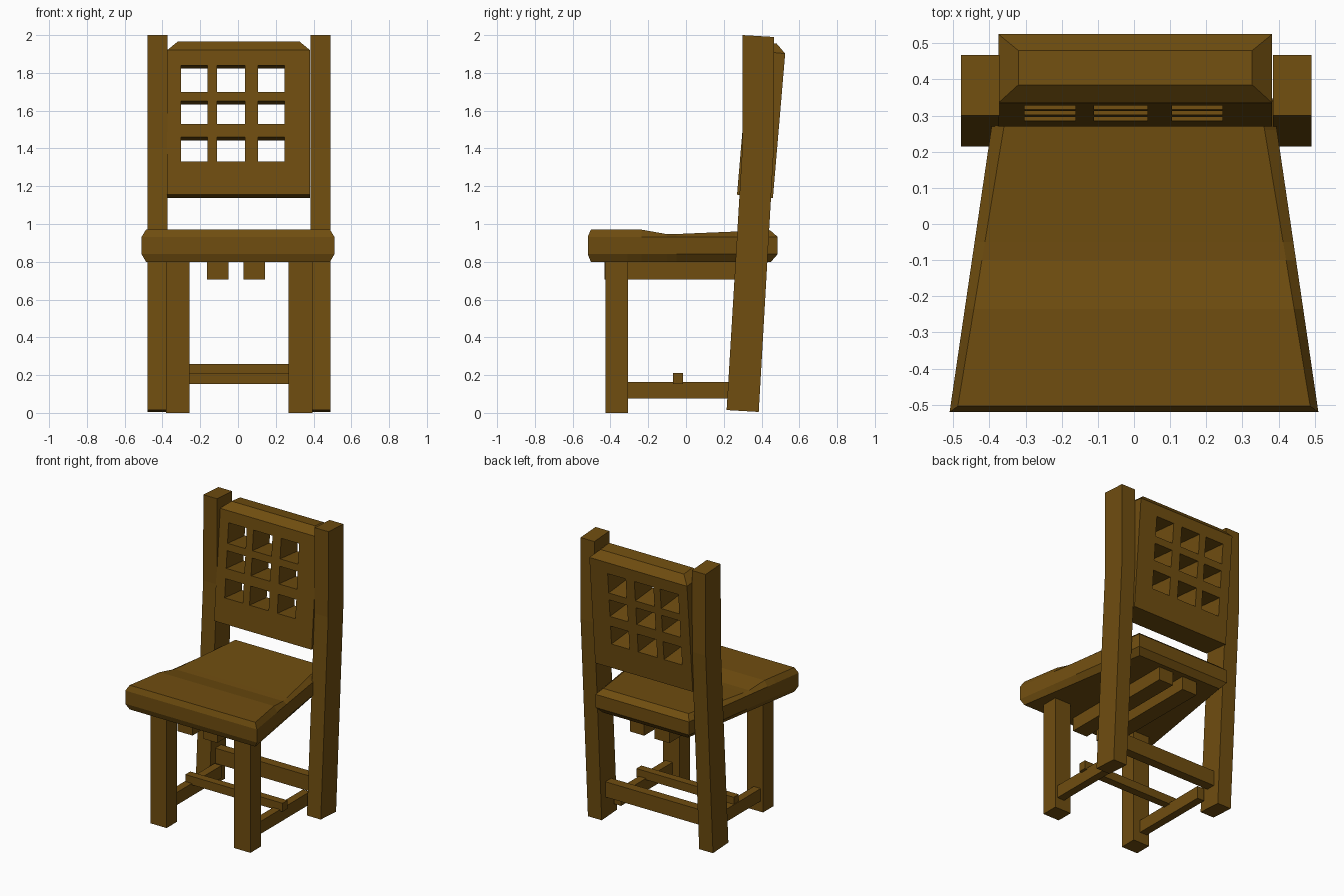
import bpy, bmesh

if "Cube" in bpy.data.objects:
    bpy.data.objects.remove(bpy.data.objects["Cube"])

CX = 0.006  # slight sideways offset of the frame
wood = bpy.data.materials.new("brown_wood")
wood.diffuse_color = (0.16, 0.075, 0.005, 1)
wood.use_nodes = True
wood.node_tree.nodes["Principled BSDF"].inputs["Base Color"].default_value = wood.diffuse_color


def finish(name, bm):
    bmesh.ops.recalc_face_normals(bm, faces=bm.faces)
    me = bpy.data.meshes.new(name)
    bm.to_mesh(me)
    bm.free()
    me.materials.append(wood)
    ob = bpy.data.objects.new(name, me)
    bpy.context.collection.objects.link(ob)
    return ob


def loft(name, rings, cap_start=True, strip_top=False):
    """Skin a list of equal-length closed rings and cap the ends."""
    bm = bmesh.new()
    vr = [[bm.verts.new(p) for p in r] for r in rings]
    n = len(vr[0])
    for a, b in zip(vr, vr[1:]):
        for i in range(n):
            j = (i + 1) % n
            bm.faces.new((a[i], a[j], b[j], b[i]))
    if cap_start:
        bm.faces.new(vr[0])
    top = vr[-1]
    if strip_top:  # quads between opposite stations
        for i in range(n // 2 - 1):
            bm.faces.new((top[i], top[i + 1], top[n - 2 - i], top[n - 1 - i]))
    else:
        bm.faces.new(top)
    return finish(name, bm)


def prism(name, profile, x0, x1):
    """Extrude a (y, z) profile along x."""
    return loft(name, [[(x, y, z) for y, z in profile] for x in (x0, x1)])


def box(name, x0, x1, y0, y1, z0, z1):
    return prism(name, [(y0, z0), (y1, z0), (y1, z1), (y0, z1)], x0, x1)


# Seat: tapered slab, chamfered rim, gently scooped top
stations = [(-0.31, 0.97), (-0.235, 0.97), (-0.1, 0.946), (-0.05, 0.947), (0.26, 0.96)]


def outline(front, back, inset, z=None):
    st = [(front, 0.97)] + stations + [(back, 0.967)]
    pts = []
    for y, zt in st:
        w = 0.51 - 0.147 * (y + 0.52) - inset * (0.02 + 0.018 * (y + 0.52))
        pts.append((w, y, zt if z is None else z))
    return pts + [(-x, y, zz) for x, y, zz in reversed(pts)]


loft("seat", [outline(-0.504, 0.45, 1, 0.80), outline(-0.52, 0.485, 0, 0.84),
              outline(-0.52, 0.485, 0, 0.932), outline(-0.504, 0.445, 1)],
     strip_top=True)

# Legs, bent back posts and side rails, one per side
post = [(0.215, 0.015), (0.385, 0.005), (0.466, 1.42), (0.467, 1.99), (0.30, 2.0), (0.298, 1.40)]
for side, s in (("left", -1), ("right", 1)):
    def span(a, b):
        return sorted((CX + s * a, CX + s * b))
    prism(side + "_back_post", post, *span(0.378, 0.485))
    box(side + "_front_leg", *span(0.262, 0.388), -0.425, -0.308, 0.0, 0.82)
    box(side + "_side_rail", *span(0.315, 0.37), -0.32, 0.26, 0.075, 0.163)

# Under-seat beams and cross rails
box("left_seat_beam", -0.165, -0.05, -0.432, 0.42, 0.706, 0.82)
box("right_seat_beam", 0.03, 0.142, -0.432, 0.42, 0.706, 0.82)
box("middle_stretcher", -0.36, 0.395, -0.07, -0.015, 0.153, 0.212)
box("back_stretcher", -0.39, 0.4, 0.28, 0.345, 0.153, 0.26)

# Backrest panel: tilted lattice with nine square holes
xs = [-0.375, -0.303, -0.162, -0.11, 0.038, 0.105, 0.245, 0.382]
zs = [1.155, 1.33, 1.46, 1.53, 1.65, 1.70, 1.84, 1.92]
bm = bmesh.new()
grid = [[bm.verts.new((x, 0.27 + 0.085 * (z - 1.155), z)) for x in xs] for z in zs]
for r in range(7):
    for c in range(7):
        if not (r % 2 and c % 2):
            bm.faces.new((grid[r][c], grid[r][c + 1], grid[r + 1][c + 1], grid[r + 1][c]))
ext = bmesh.ops.extrude_face_region(bm, geom=bm.faces[:], use_keep_orig=True)
bmesh.ops.translate(bm, vec=(0, 0.19, -0.018),
                    verts=[v for v in ext["geom"] if isinstance(v, bmesh.types.BMVert)])
finish("back_panel", bm)

# Chamfered crown on top of the panel
loft("back_panel_crown", [
    [(-0.375, 0.335, 1.92), (0.382, 0.335, 1.92), (0.382, 0.525, 1.902), (-0.375, 0.525, 1.902)],
    [(-0.32, 0.385, 1.965), (0.327, 0.385, 1.965), (0.327, 0.48, 1.955), (-0.32, 0.48, 1.955)]],
    cap_start=False)
